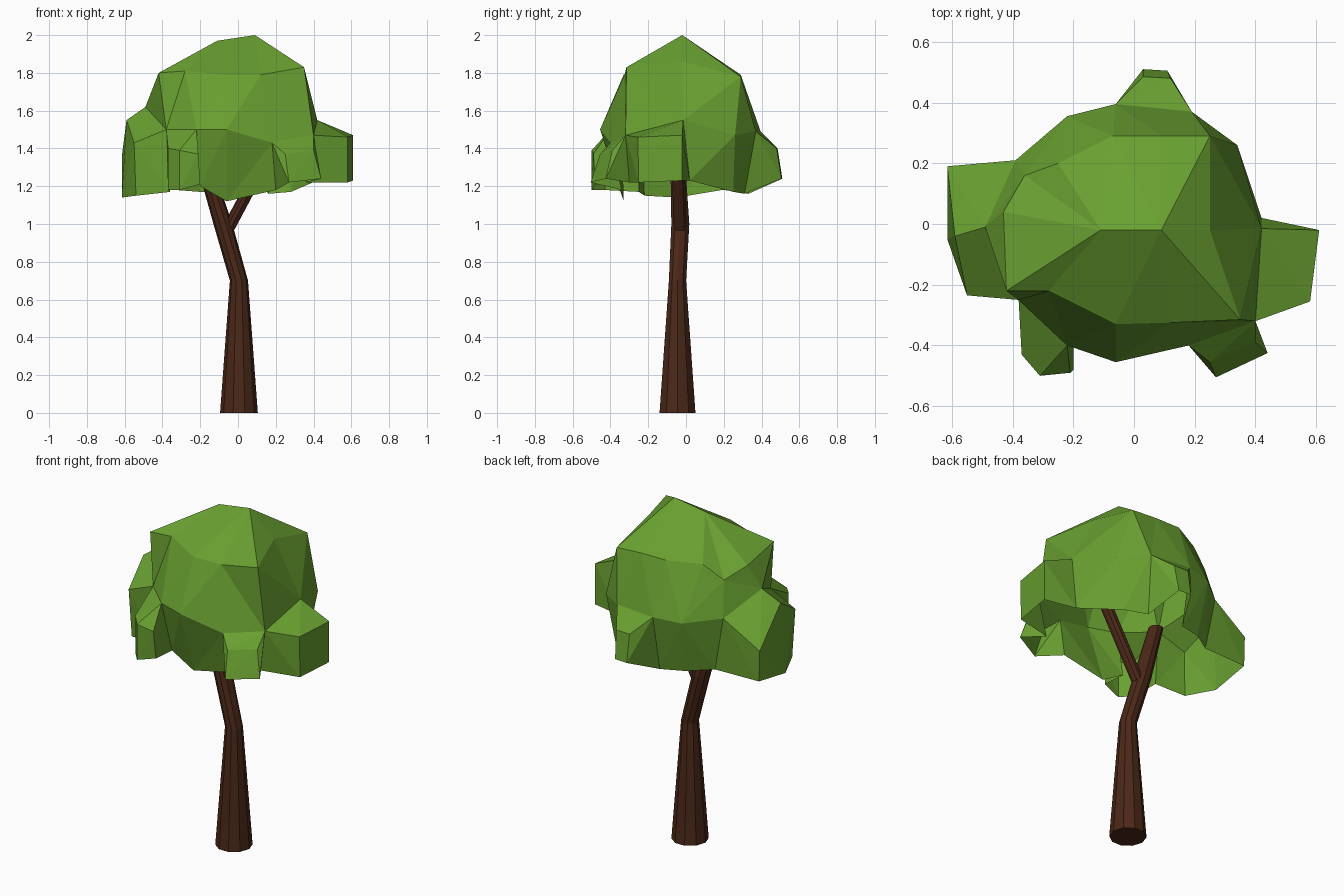
import bpy, bmesh, math
from mathutils import Vector

if "Cube" in bpy.data.objects:
    bpy.data.objects.remove(bpy.data.objects["Cube"])


def material(name, rgb):
    m = bpy.data.materials.new(name)
    m.diffuse_color = (*rgb, 1)
    m.use_nodes = True
    m.node_tree.nodes["Principled BSDF"].inputs["Base Color"].default_value = m.diffuse_color
    return m


LEAF = material("leaf", (0.14, 0.35, 0.03))
BARK = material("bark", (0.07, 0.021, 0.009))


def finish(bm, name, mat):
    me = bpy.data.meshes.new(name)
    bm.to_mesh(me)
    bm.free()
    me.materials.append(mat)
    ob = bpy.data.objects.new(name, me)
    bpy.context.collection.objects.link(ob)
    return ob


def limb(name, path, sides=10):
    """Tapered ten-sided tube through (x, y, z, radius) stations."""
    bm = bmesh.new()
    rings = []
    for x, y, z, r in path:
        rings.append([bm.verts.new((x + r * math.cos(math.tau * k / sides),
                                    y + r * math.sin(math.tau * k / sides), z))
                      for k in range(sides)])
    for a, b in zip(rings, rings[1:]):
        for k in range(sides):
            n = (k + 1) % sides
            bm.faces.new((a[k], a[n], b[n], b[k]))
    bm.faces.new(rings[0][::-1])
    bm.faces.new(rings[-1])
    return finish(bm, name, BARK)


# Trunk, bending left, and the fork going right
limb("trunk", [(0.005, -0.045, 0, 0.1), (0.005, -0.045, 0.7, 0.048),
               (-0.08, -0.03, 1.0, 0.05), (-0.19, -0.045, 1.36, 0.04)])
limb("branch", [(-0.06, -0.03, 0.96, 0.036), (0.185, -0.045, 1.42, 0.036)])

# Crown outlines, counter-clockwise from the front
UPPER = [(-.06, -.33, 1.79), (.12, -.325, 1.79), (.35, -.315, 1.83), (.25, -.02, 1.86),
         (.25, .29, 1.78), (.09, .29, 1.79), (-.07, .29, 1.79), (-.25, .2, 1.78),
         (-.36, .16, 1.7), (-.43, .04, 1.76), (-.42, -.22, 1.8), (-.28, -.22, 1.81)]
MIDDLE = [(-.06, -.455, 1.5), (.18, -.4, 1.43), (.4, -.32, 1.47), (.42, -.015, 1.55),
          (.34, .26, 1.47), (.19, .37, 1.49), (-.06, .395, 1.49), (-.22, .355, 1.48),
          (-.39, .21, 1.5), (-.49, -.01, 1.62), (-.38, -.25, 1.5), (-.22, -.4, 1.5)]
LOWER = [(-.06, -.33, 1.12), (.2, -.34, 1.18), (.36, -.3, 1.22), (.42, .02, 1.23),
         (.28, .25, 1.17), (.16, .31, 1.16), (-.06, .33, 1.16), (-.2, .29, 1.17),
         (-.33, .2, 1.18), (-.4, 0, 1.17), (-.36, -.25, 1.17), (-.2, -.33, 1.2)]
PEAKS = [(.09, -.02, 2.0) if 1 <= i <= 5 else (-.11, -.02, 1.97) for i in range(12)]

# Leaf clumps: crown columns they grow from, and their outer points
CLUMPS = {
    "clump_front_right": (1, 2, [(.27, -.505, 1.22), (.44, -.425, 1.24),
                                 (.4, -.39, 1.39), (.25, -.455, 1.37)]),
    "clump_right": (2, 3, [(.61, -.02, 1.47), (.58, -.255, 1.46),
                           (.58, -.25, 1.22), (.61, -.02, 1.23)]),
    "clump_back": (5, 6, [(.03, .485, 1.4), (.12, .48, 1.4),
                          (.03, .51, 1.24), (.11, .505, 1.24)]),
    "clump_left": (8, 10, [(-.59, -.04, 1.55), (-.615, .19, 1.36), (-.61, .19, 1.18),
                           (-.615, -.05, 1.14), (-.55, -.235, 1.43), (-.54, -.22, 1.15)]),
    "clump_front_left": (10, 11, [(-.37, -.43, 1.4), (-.31, -.5, 1.39), (-.21, -.49, 1.37),
                                  (-.37, -.43, 1.18), (-.31, -.5, 1.18), (-.2, -.48, 1.21)]),
}
covered = {k for a, b, _ in CLUMPS.values() for k in range(a, b)}

# Crown: open-bottomed shell, left out where a clump grows
bm = bmesh.new()
rows = [[bm.verts.new(p) for p in row] for row in (LOWER, MIDDLE, UPPER, PEAKS)]
for r in range(3):
    for k in range(12):
        n = (k + 1) % 12
        if r == 0 and k in covered:
            continue
        bm.faces.new((rows[r][k], rows[r][n], rows[r + 1][n], rows[r + 1][k]))
bmesh.ops.remove_doubles(bm, verts=bm.verts[:], dist=0.001)
bmesh.ops.triangulate(bm, faces=bm.faces[:])
finish(bm, "crown", LEAF)

# Clumps: faceted hulls, open underneath and toward the crown
for name, (a, b, outer) in CLUMPS.items():
    bm = bmesh.new()
    root = MIDDLE[a:b + 1] + LOWER[a:b + 1]
    for p in root + outer:
        bm.verts.new(p)
    res = bmesh.ops.convex_hull(bm, input=bm.verts[:])
    bmesh.ops.recalc_face_normals(bm, faces=bm.faces[:])
    bm.normal_update()
    roots = [Vector(p) for p in root]
    drop = [f for f in bm.faces if f.normal.z < -0.6 or
            all(min((v.co - q).length for q in roots) < 0.001 for v in f.verts)]
    bmesh.ops.delete(bm, geom=drop, context='FACES')
    loose = [v for v in bm.verts if not v.link_faces]
    bmesh.ops.delete(bm, geom=loose, context='VERTS')
    finish(bm, name, LEAF)
